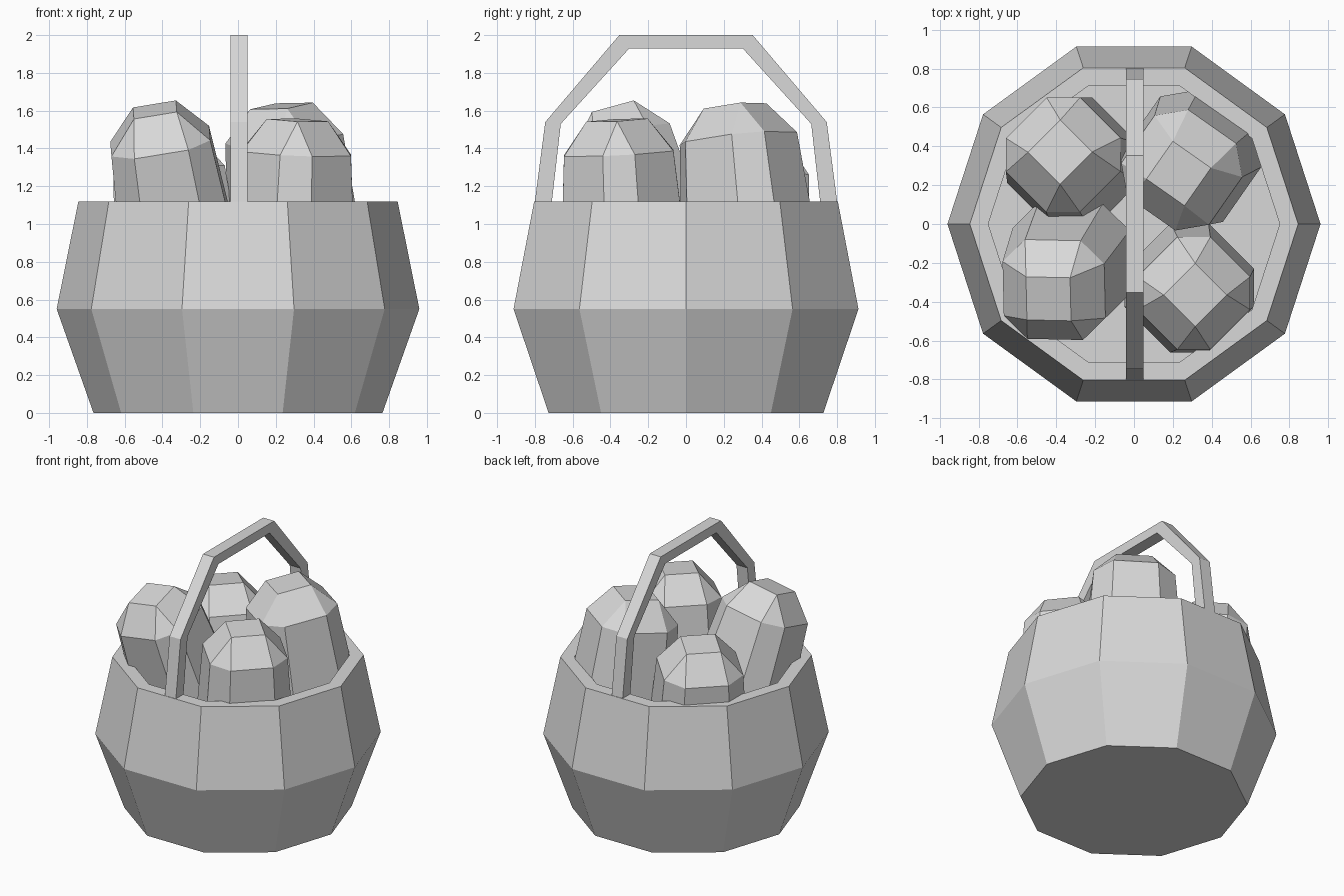
import bpy, bmesh, math
from mathutils import Matrix, Vector

cube = bpy.data.objects.get("Cube")
if cube:
    bpy.data.objects.remove(cube)

grey = bpy.data.materials.new("light grey")
grey.use_nodes = True
colour = (0.69, 0.69, 0.69, 1)
grey.diffuse_color = colour
grey.node_tree.nodes["Principled BSDF"].inputs["Base Color"].default_value = colour


def finish(name, bm):
    bmesh.ops.recalc_face_normals(bm, faces=bm.faces)
    mesh = bpy.data.meshes.new(name)
    bm.to_mesh(mesh)
    bm.free()
    mesh.materials.append(grey)
    obj = bpy.data.objects.new(name, mesh)
    bpy.context.collection.objects.link(obj)


def bridge(bm, lower, upper):
    n = len(lower)
    for i in range(n):
        j = (i + 1) % n
        bm.faces.new((lower[i], lower[j], upper[j], upper[i]))


# Ten-sided basket: outer wall, rim, and a cavity closed by a floor
def make_basket():
    bm = bmesh.new()
    profile = [(0.765, 0), (0.96, 0.55), (0.845, 1.12), (0.75, 1.12), (0.86, 0.55)]
    rings = []
    for r, z in profile:
        angles = [math.tau * i / 10 for i in range(10)]
        rings.append([bm.verts.new((r * math.cos(a), r * math.sin(a), z)) for a in angles])
    for lower, upper in zip(rings, rings[1:]):
        bridge(bm, lower, upper)
    bm.faces.new(rings[0])
    bm.faces.new(rings[-1])
    finish("basket", bm)


# Angular handle arching from front to back over the rim
def make_handle():
    bm = bmesh.new()
    outer = [(0.80, 1.12), (0.745, 1.54), (0.353, 2.0)]
    inner = [(0.71, 1.12), (0.663, 1.53), (0.30, 1.93)]
    outer += [(-y, z) for y, z in reversed(outer)]
    inner += [(-y, z) for y, z in reversed(inner)]
    sections = []
    for (yo, zo), (yi, zi) in zip(outer, inner):
        corners = [(-0.04, yo, zo), (0.05, yo, zo), (0.05, yi, zi), (-0.04, yi, zi)]
        sections.append([bm.verts.new(c) for c in corners])
    for a, b in zip(sections, sections[1:]):
        bridge(bm, a, b)
    bm.faces.new(sections[0])
    bm.faces.new(sections[-1])
    finish("handle", bm)


# Bevelled block: square cap, triangular corners, eight sides, leaning along its axis
def make_loaf(name, top, lean, turn, size):
    bm = bmesh.new()
    drop, length = 0.175, 0.92

    def octagon(scale, z):
        d, l = 0.265 * scale, 0.145 * scale
        pts = [(d, -l), (d, l), (l, d), (-l, d), (-d, l), (-d, -l), (-l, -d), (l, -d)]
        return [bm.verts.new((x, y, z)) for x, y in pts]

    def cap(z, ring):
        h = 0.115 * size
        sq = [bm.verts.new((x * h, y * h, z)) for x, y in ((1, 1), (-1, 1), (-1, -1), (1, -1))]
        bm.faces.new(sq)
        for i in range(4):
            a, b, c = ring[2 * i + 1], ring[(2 * i + 2) % 8], ring[(2 * i + 3) % 8]
            bm.faces.new((a, b, sq[i]))
            bm.faces.new((b, c, sq[(i + 1) % 4], sq[i]))

    shoulder = octagon(size, -drop)
    base = octagon(size * 1.15, drop - length)
    bridge(bm, base, shoulder)
    cap(0, shoulder)
    cap(-length, base)
    tilt = Vector((0, 0, 1)).rotation_difference(Vector((*lean, 1)).normalized())
    bm.transform(Matrix.Translation(top) @ tilt.to_matrix().to_4x4()
                 @ Matrix.Rotation(math.radians(turn), 4, "Z"))
    finish(name, bm)


make_basket()
make_handle()
make_loaf("back_right_loaf", (-0.38, 0.37, 1.45), (-0.09, 0.08), 45, 1.02)
make_loaf("front_right_loaf", (-0.44, -0.385, 1.605), (-0.17, -0.28), 0, 1.0)
make_loaf("front_left_loaf", (0.315, -0.365, 1.55), (0.04, -0.05), 45, 1.0)
make_loaf("back_left_loaf", (0.23, 0.26, 1.625), (-0.09, -0.10), 55, 1.04)
